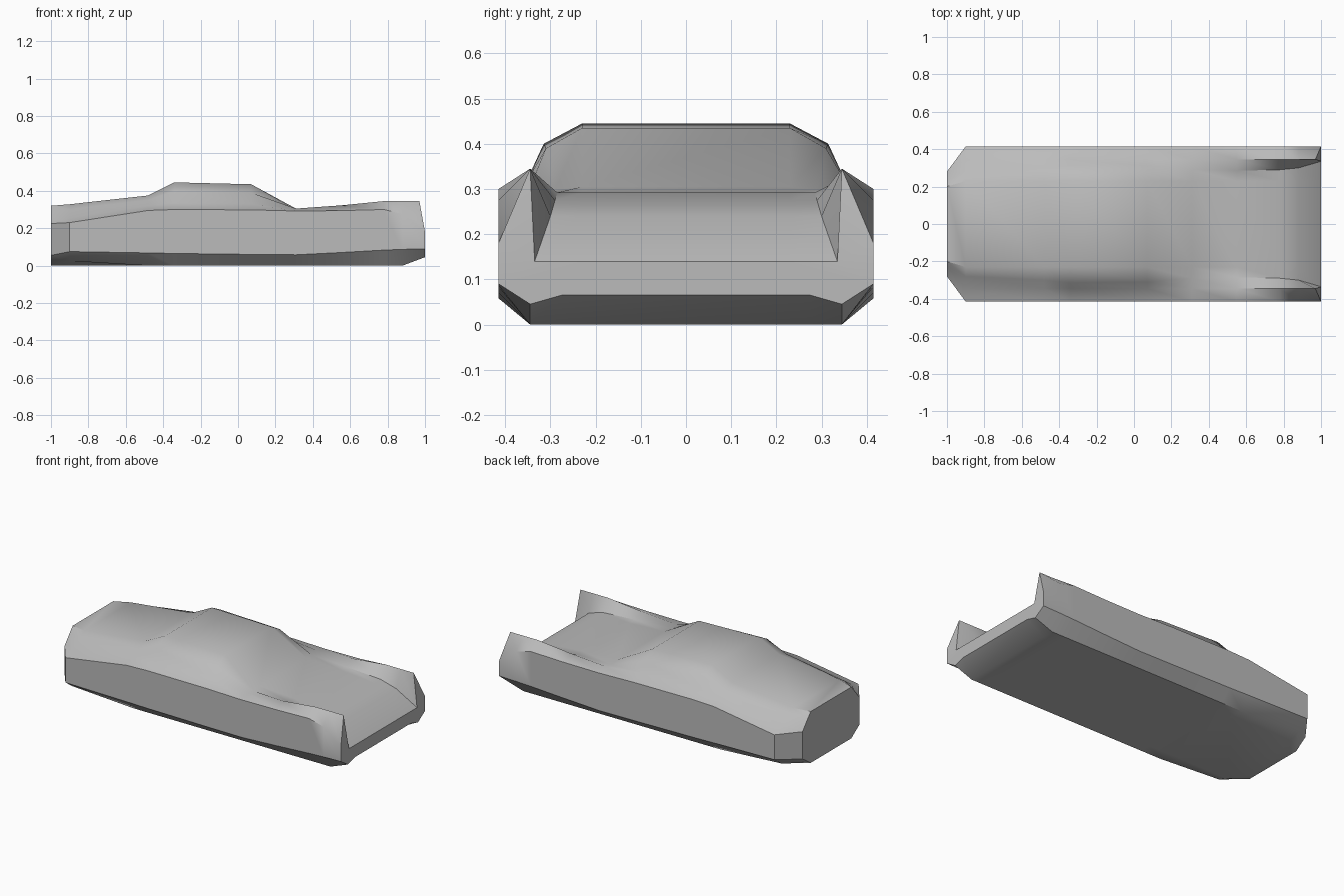
import bpy
import bmesh
from math import radians
from mathutils import Vector

start_cube = bpy.data.objects.get("Cube")
if start_cube:
    bpy.data.objects.remove(start_cube, do_unlink=True)


def make_material(name, colour):
    material = bpy.data.materials.new(name)
    material.use_nodes = True
    material.diffuse_color = colour
    shader = material.node_tree.nodes["Principled BSDF"]
    shader.inputs["Base Color"].default_value = colour
    shader.inputs["Roughness"].default_value = 0.6
    return material


# Half widths of the lengthwise rails that keep a constant width
KEEL, CHINE, FLANK, RIDGE, ROOF = 0.275, 0.345, 0.415, 0.345, 0.23


def station(x, chine, low, shoulder, ridge, side_y, side_z, roof):
    """Half cross-section from the underside up to the roof edge."""
    return [(x, KEEL, 0), (x, CHINE, chine), (x, FLANK, low),
            (x, FLANK, shoulder), (x, RIDGE, ridge),
            (x, side_y, side_z), (x, ROOF, roof)]


# Octagonal nose plate
nose = [(-1, 0.15, 0), (-1, 0.2, 0), (-1, 0.28, 0.055), (-1, 0.28, 0.225),
        (-1, 0.27, 0.237), (-1, 0.23, 0.285), (-1, 0.2, 0.32)]

# Bonnet, cabin, then the rear deck between two raised fins
stations = [
    station(-0.9, 0.025, 0.075, 0.23, 0.255, 0.28, 0.3, 0.328),
    station(-0.48, 0, 0.068, 0.295, 0.32, 0.3, 0.35, 0.375),
    station(-0.34, 0, 0.065, 0.3, 0.335, 0.315, 0.4, 0.445),
    station(0.07, 0, 0.06, 0.298, 0.33, 0.31, 0.39, 0.435),
    station(0.31, 0, 0.058, 0.292, 0.305, 0.29, 0.298, 0.305),
    station(0.55, 0, 0.07, 0.294, 0.322, 0.285, 0.292, 0.292),
    station(0.78, 0, 0.083, 0.3, 0.345, 0.29, 0.275, 0.275),
    station(0.88, 0, 0.087, 0.275, 0.345, 0.3, 0.24, 0.24),
]

# Tail plate, with the fin tip standing above it
tail = [(1, KEEL, 0.065), (1, CHINE, 0.045), (1, FLANK, 0.09),
        (1, FLANK, 0.18), (0.97, RIDGE, 0.345), (1, 0.335, 0.14),
        (1, ROOF, 0.14)]

# Loft the mirrored sections into one closed shell
bm = bmesh.new()
rings = []
for half in [nose, *stations, tail]:
    other = [(x, -y, z) for x, y, z in reversed(half)]
    rings.append([bm.verts.new(Vector(point)) for point in half + other])

count = len(rings[0])
for back, ahead in zip(rings, rings[1:]):
    for i in range(count):
        j = (i + 1) % count
        bm.faces.new((back[i], back[j], ahead[j], ahead[i]))

# Close both ends: a flat nose, a flat tail and two small fin faces
bm.faces.new(rings[0])
end = rings[-1]
tip = 4
mirror_tip = count - 1 - tip
bm.faces.new([v for i, v in enumerate(end) if i not in (tip, mirror_tip)])
for i in (tip, mirror_tip):
    bm.faces.new(end[i - 1:i + 2])

bmesh.ops.recalc_face_normals(bm, faces=bm.faces)
mesh = bpy.data.meshes.new("car_body")
bm.to_mesh(mesh)
bm.free()

body = bpy.data.objects.new("car_body", mesh)
bpy.context.collection.objects.link(body)
mesh.materials.append(make_material("body_grey", (0.5, 0.5, 0.5, 1)))

# Smooth the panels and keep the body creases sharp
bpy.ops.object.select_all(action="DESELECT")
body.select_set(True)
bpy.context.view_layer.objects.active = body
bpy.ops.object.shade_smooth_by_angle(angle=radians(35))
